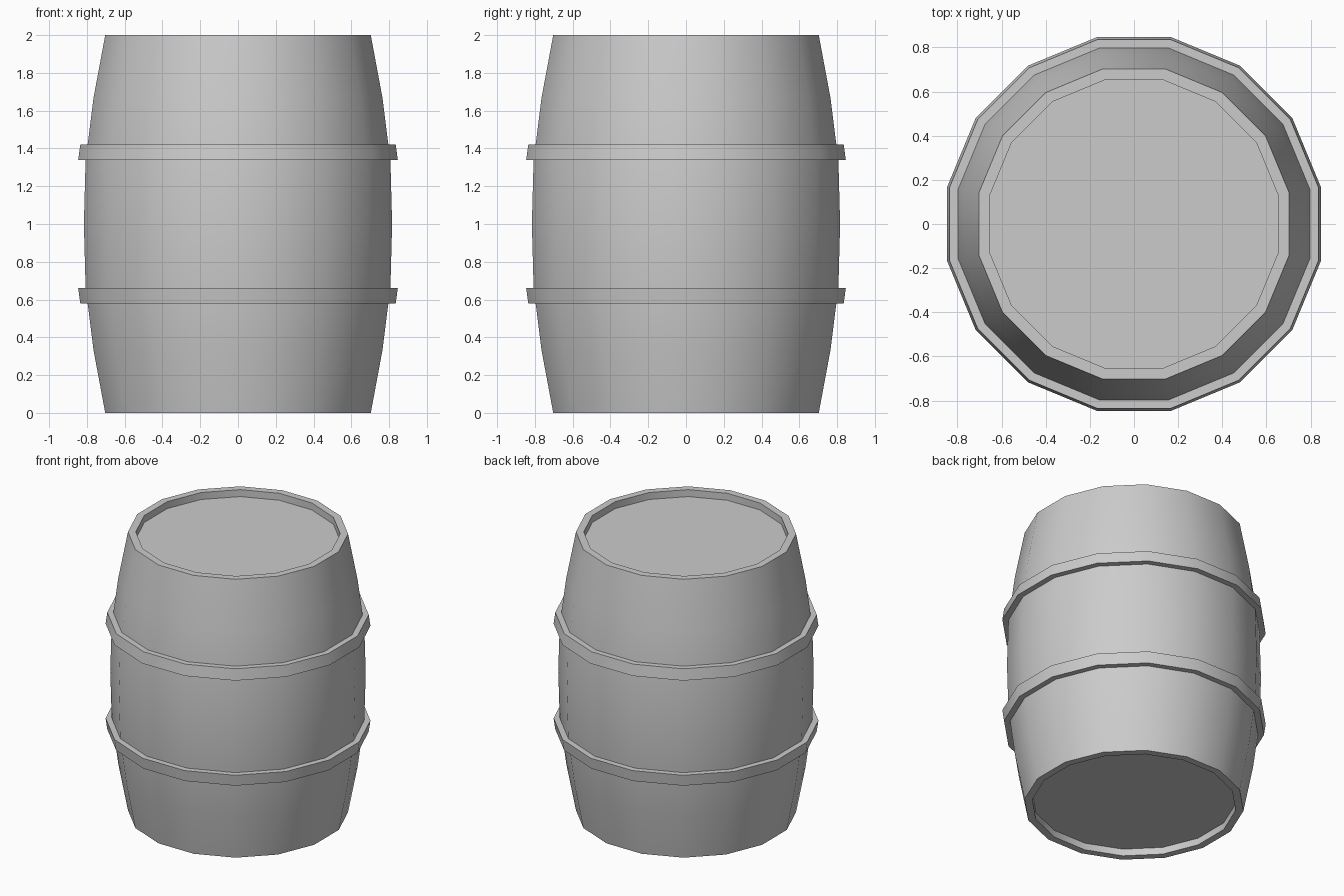
import bpy, bmesh, math

if "Cube" in bpy.data.objects:
    bpy.data.objects.remove(bpy.data.objects["Cube"])

SIDES = 16
FLAT = math.cos(math.pi / SIDES)  # profile widths are measured to the flats


def lathe(name, profile, closed):
    """Turn (half width, z) points into a 16-sided solid; ends are capped or joined."""
    bm = bmesh.new()
    rings = []
    for w, z in profile:
        r = w / FLAT
        rings.append([bm.verts.new((r * math.cos(a), r * math.sin(a), z))
                      for a in ((i + 0.5) * 2 * math.pi / SIDES for i in range(SIDES))])
    pairs = list(zip(rings, rings[1:]))
    if closed:
        pairs.append((rings[-1], rings[0]))
    else:
        bm.faces.new(rings[0])
        bm.faces.new(rings[-1])
    for lo, hi in pairs:
        for i in range(SIDES):
            j = (i + 1) % SIDES
            bm.faces.new((lo[i], lo[j], hi[j], hi[i]))
    bmesh.ops.recalc_face_normals(bm, faces=bm.faces)
    mesh = bpy.data.meshes.new(name)
    bm.to_mesh(mesh)
    bm.free()
    obj = bpy.data.objects.new(name, mesh)
    bpy.context.collection.objects.link(obj)
    bpy.ops.object.select_all(action='DESELECT')
    obj.select_set(True)
    bpy.context.view_layer.objects.active = obj
    bpy.ops.object.shade_smooth_by_angle(angle=math.radians(30))
    return obj


# Bulging body with a recessed head at both ends
half = [(0.653, 0.05), (0.653, 0.0), (0.703, 0.0), (0.765, 0.333), (0.807, 0.667)]
body = half + [(0.816, 1.0)] + [(w, 2 - z) for w, z in reversed(half)]
lathe("barrel_body", body, closed=False)

# Two hoops, mirrored about mid height, wider towards the middle
hoop = [(0.79, 0.58), (0.835, 0.58), (0.846, 0.66), (0.80, 0.66)]
lathe("lower_hoop", hoop, closed=True)
lathe("upper_hoop", [(w, 2 - z) for w, z in hoop], closed=True)
